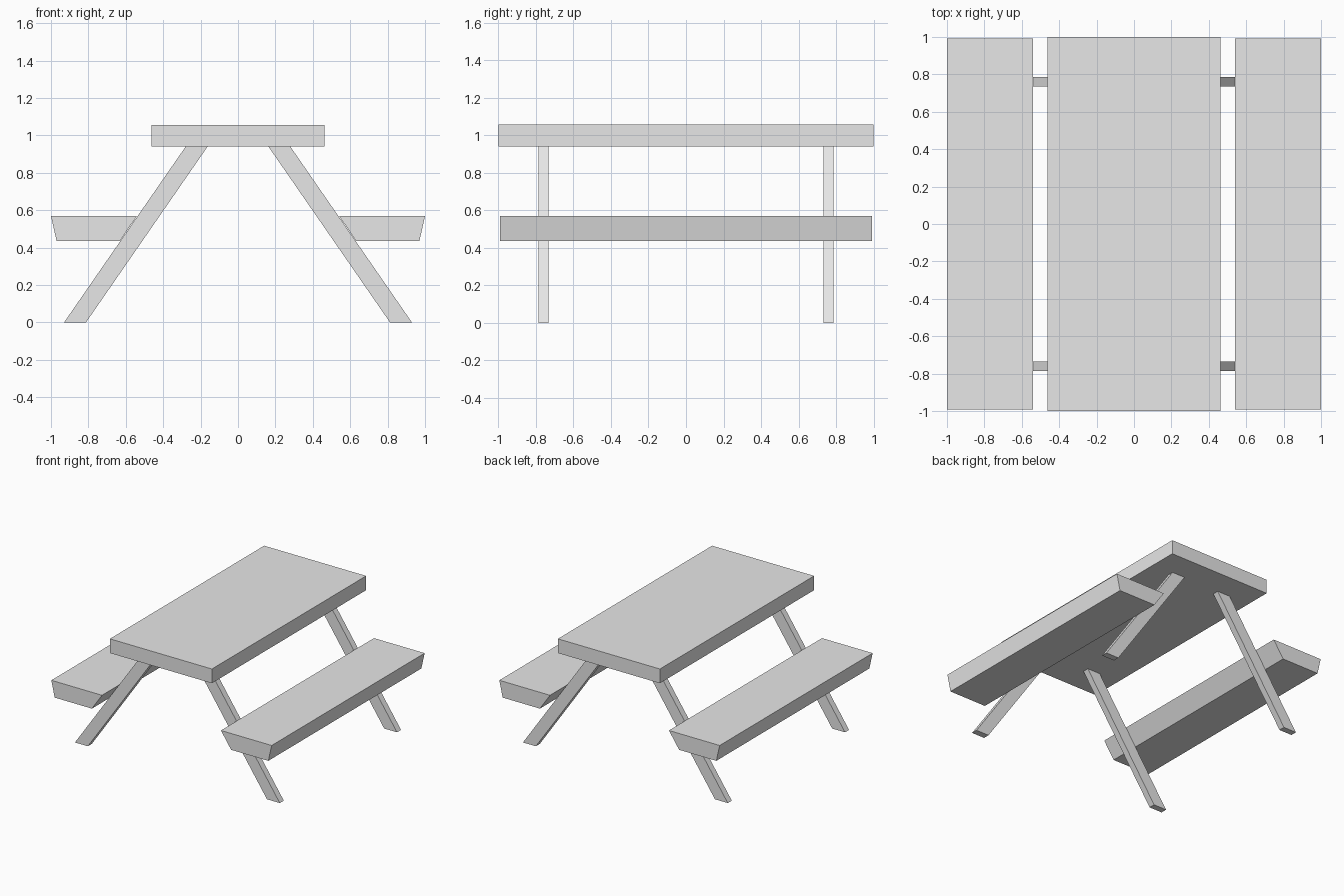
import bpy, bmesh

cube = bpy.data.objects.get("Cube")
if cube:
    bpy.data.objects.remove(cube, do_unlink=True)

GREY = (0.8, 0.8, 0.8, 1.0)
grey = bpy.data.materials.new("light_grey")
grey.use_nodes = True
grey.diffuse_color = GREY
grey.node_tree.nodes["Principled BSDF"].inputs["Base Color"].default_value = GREY


def prism(name, profile, y0, y1, side=1):
    """Extrude an (x, z) profile from y0 to y1; side=-1 mirrors it in x."""
    bm = bmesh.new()
    face = bm.faces.new([bm.verts.new((side * x, y0, z)) for x, z in profile])
    result = bmesh.ops.extrude_face_region(bm, geom=[face])
    moved = [v for v in result["geom"] if isinstance(v, bmesh.types.BMVert)]
    bmesh.ops.translate(bm, verts=moved, vec=(0, y1 - y0, 0))
    bmesh.ops.recalc_face_normals(bm, faces=bm.faces)
    mesh = bpy.data.meshes.new(name)
    bm.to_mesh(mesh)
    bm.free()
    mesh.materials.append(grey)
    obj = bpy.data.objects.new(name, mesh)
    bpy.context.collection.objects.link(obj)
    return obj


TOP = [(-0.463, 0.94), (0.463, 0.94), (0.463, 1.057), (-0.463, 1.057)]
# Inner edge of the bench follows the slope of the leg
BENCH = [(0.632, 0.436), (0.97, 0.436), (1.0, 0.57), (0.54, 0.57)]
LEG = [(0.813, 0.0), (0.93, 0.0), (0.28, 0.94), (0.163, 0.94)]

prism("table_top", TOP, -1.0, 1.0)
for side, label in ((1, "left"), (-1, "right")):
    prism(f"{label}_bench", BENCH, -0.992, 0.992, side)
    for y, end in ((-0.76, "front"), (0.76, "back")):
        prism(f"{end}_{label}_leg", LEG, y - 0.026, y + 0.026, side)
